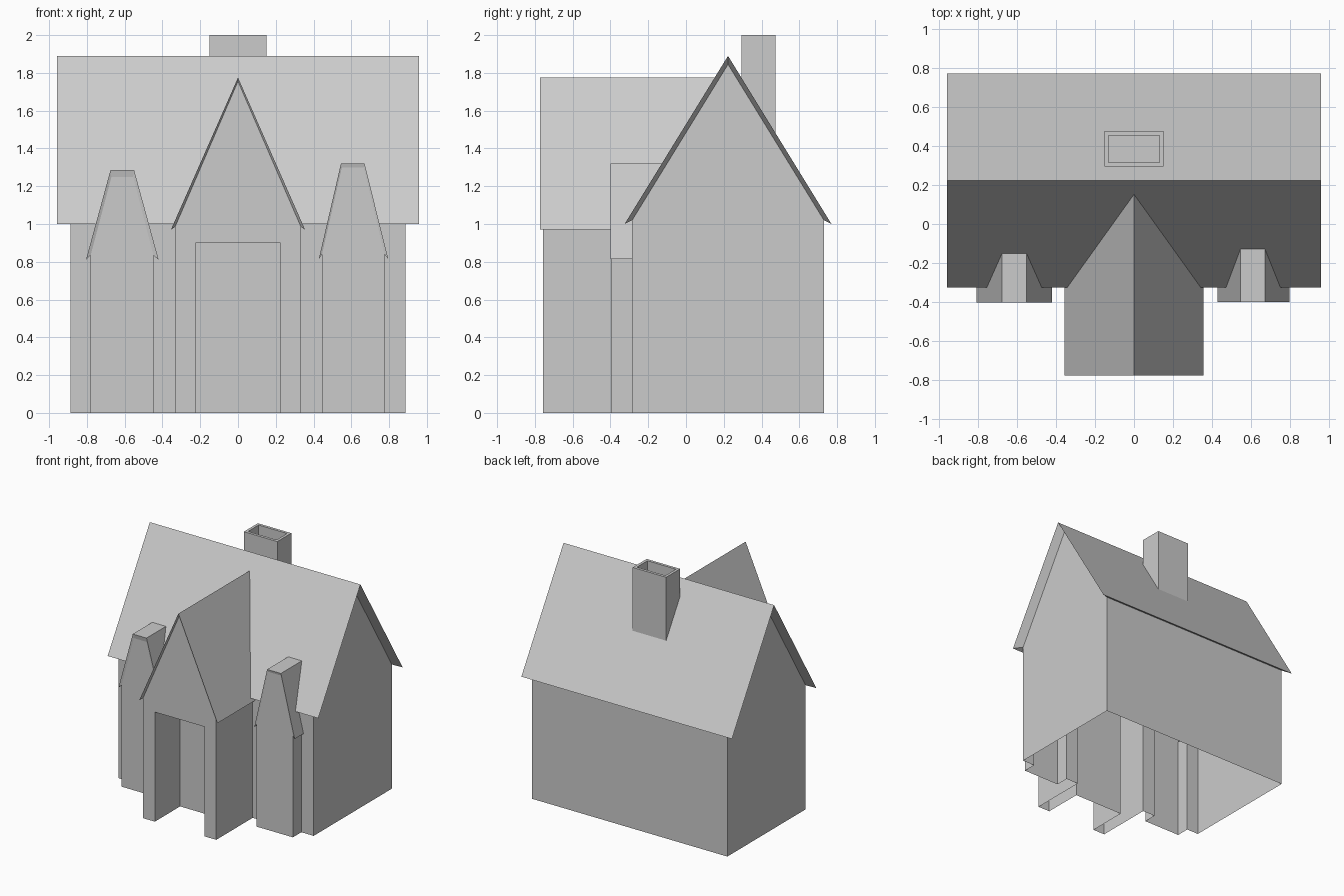
import bpy, bmesh

if "Cube" in bpy.data.objects:
    bpy.data.objects.remove(bpy.data.objects["Cube"])


def make_object(name, bm):
    bmesh.ops.recalc_face_normals(bm, faces=bm.faces[:])
    me = bpy.data.meshes.new(name)
    bm.to_mesh(me)
    bm.free()
    ob = bpy.data.objects.new(name, me)
    bpy.context.collection.objects.link(ob)
    return ob


def box(name, x, y, z):
    bm = bmesh.new()
    bmesh.ops.create_cube(bm, size=1)
    for v in bm.verts:
        v.co = [r[0] if c < 0 else r[1] for c, r in zip(v.co, (x, y, z))]
    return make_object(name, bm)


def gabled_block(name, wall, roof, wall_span, roof_span, base, along_x=False):
    """Closed block: walls up to the 'wall' profile, overhanging 'roof' profile, soffit between."""
    bm = bmesh.new()

    def ring(profile, pos):
        return [bm.verts.new((pos, s, t) if along_x else (s, pos, t)) for s, t in profile]

    feet = [ring([(wall[0][0], base), (wall[-1][0], base)], p) for p in wall_span]
    inner = [ring(wall, p) for p in wall_span]
    outer = [ring(roof, p) for p in roof_span]
    for i in range(len(roof) - 1):
        bm.faces.new((outer[0][i], outer[0][i + 1], outer[1][i + 1], outer[1][i]))
        for e in (0, 1):
            bm.faces.new((inner[e][i], inner[e][i + 1], outer[e][i + 1], outer[e][i]))
    for i in (0, -1):
        bm.faces.new((inner[0][i], inner[1][i], outer[1][i], outer[0][i]))
        bm.faces.new((feet[0][i], feet[1][i], inner[1][i], inner[0][i]))
    for e in (0, 1):
        bm.faces.new([feet[e][0]] + inner[e] + [feet[e][1]])
    bm.faces.new((feet[0][0], feet[0][1], feet[1][1], feet[1][0]))
    return make_object(name, bm)


# Main house with its ridge along x
house = gabled_block(
    "house",
    [(-0.285, 1.02), (0.2225, 1.845), (0.73, 1.02)],
    [(-0.325, 1.0), (0.2225, 1.89), (0.77, 1.0)],
    (-0.887, 0.887), (-0.957, 0.957), -0.1, along_x=True)

# Entrance porch with a steep gable
porch = gabled_block(
    "porch",
    [(-0.333, 0.985), (0, 1.755), (0.333, 0.985)],
    [(-0.355, 0.97), (0, 1.775), (0.355, 0.97)],
    (-0.758, 0.18), (-0.774, 0.2), -0.15)

# Narrow front bays with flat-topped roofs
left_bay = gabled_block(
    "left_bay",
    [(-0.78, 0.835), (-0.67, 1.25), (-0.555, 1.25), (-0.448, 0.835)],
    [(-0.805, 0.81), (-0.675, 1.285), (-0.55, 1.285), (-0.42, 0.81)],
    (-0.395, -0.02), (-0.402, 0.0), -0.2)
right_bay = gabled_block(
    "right_bay",
    [(0.445, 0.84), (0.55, 1.3), (0.665, 1.3), (0.775, 0.84)],
    [(0.428, 0.815), (0.545, 1.32), (0.67, 1.32), (0.795, 0.815)],
    (-0.395, -0.02), (-0.4, 0.0), -0.2)

# Doorway recess
doorway = box("doorway_cutter", (-0.225, 0.225), (-1, -0.43), (-0.3, 0.9))

# Merge into one shell, cut the doorway
helpers = [porch, left_bay, right_bay, doorway]
for ob in helpers:
    ob.hide_render = True
    mod = house.modifiers.new(ob.name, 'BOOLEAN')
    mod.solver = 'EXACT'
    mod.operation = 'DIFFERENCE' if ob is doorway else 'UNION'
    mod.object = ob
bpy.context.view_layer.update()
result = house.evaluated_get(bpy.context.evaluated_depsgraph_get())
bm = bmesh.new()
bm.from_mesh(result.to_mesh())
house.modifiers.clear()

# Trim at ground level, leaving the underside open
bmesh.ops.bisect_plane(bm, geom=bm.verts[:] + bm.edges[:] + bm.faces[:],
                       plane_co=(0, 0, 0), plane_no=(0, 0, 1), clear_inner=True)
bm.to_mesh(house.data)
bm.free()
for ob in helpers:
    bpy.data.objects.remove(ob)

# Chimney with a sunken flue, its foot following the back slope
chimney = box("chimney", (-0.152, 0.152), (0.293, 0.475), (1.4, 2.0))
bm = bmesh.new()
bm.from_mesh(chimney.data)
for v in bm.verts:
    if v.co.z < 1.5:
        v.co.z = 1.89 - (v.co.y - 0.2225) * 1.626 - 0.005
top = max(bm.faces, key=lambda f: f.calc_center_median().z)
bottom = min(bm.faces, key=lambda f: f.normal.z)
bmesh.ops.inset_region(bm, faces=[top], thickness=0.032)
flue = bmesh.ops.extrude_face_region(bm, geom=[top])["geom"]
bmesh.ops.translate(bm, vec=(0, 0, -0.12),
                    verts=[g for g in flue if isinstance(g, bmesh.types.BMVert)])
bmesh.ops.delete(bm, geom=[f for f in (top, bottom) if f.is_valid], context='FACES')
bm.to_mesh(chimney.data)
bm.free()
